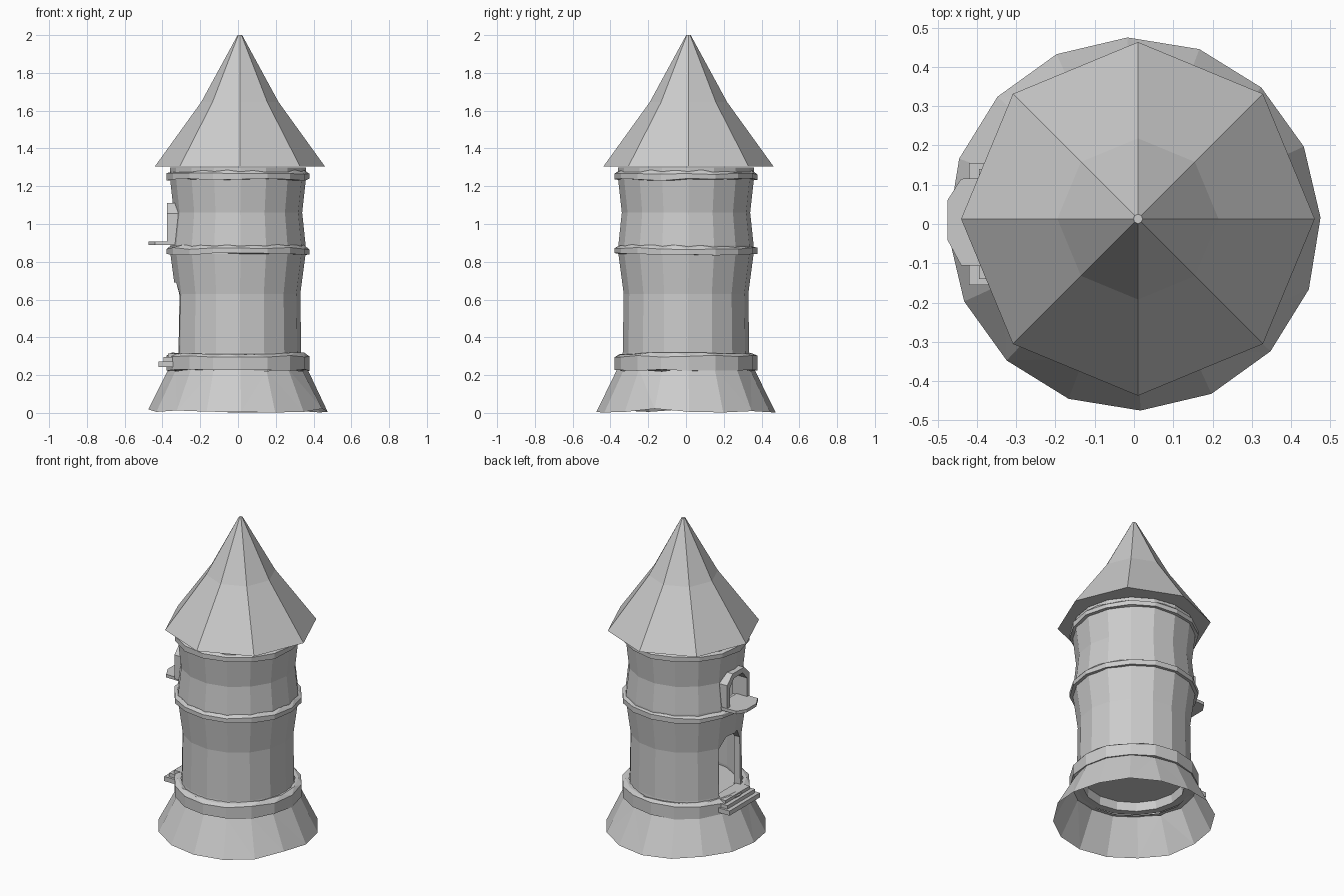
import bpy, bmesh, math, random
from mathutils import Vector

if "Cube" in bpy.data.objects:
    bpy.data.objects.remove(bpy.data.objects["Cube"])
random.seed(4)
SIDES = 16


def finish(bm, name):
    bmesh.ops.recalc_face_normals(bm, faces=bm.faces)
    me = bpy.data.meshes.new(name)
    bm.to_mesh(me)
    bm.free()
    ob = bpy.data.objects.new(name, me)
    bpy.context.collection.objects.link(ob)
    return ob


def lathe(name, profile, sides=SIDES, closed=False, phase=2.0, centre=(0, 0), cap=False, jitter=0.0):
    """profile: (radius, z, turn in half-steps)"""
    bm = bmesh.new()
    rings = []
    for r, z, turn in profile:
        ring = []
        for i in range(sides):
            a = math.radians(phase) + (i + turn / 2) * math.tau / sides
            dz = random.uniform(-jitter, jitter)
            ring.append(bm.verts.new((centre[0] + r * math.cos(a), centre[1] + r * math.sin(a), z + dz)))
        rings.append(ring)
    pairs = list(zip(rings, rings[1:])) + ([(rings[-1], rings[0])] if closed else [])
    for a, b in pairs:
        for i in range(sides):
            j = (i + 1) % sides
            bm.faces.new((a[i], a[j], b[j], b[i]))
    if cap:
        bm.faces.new(rings[0])
        bm.faces.new(rings[-1])
    bmesh.ops.triangulate(bm, faces=[f for f in bm.faces if len(f.verts) == 4])
    return finish(bm, name)


def prism(name, pts, axis, lo, hi):
    """Extrude a 2D outline along x (outline in y,z) or z (outline in x,y)."""
    bm = bmesh.new()
    put = (lambda p, t: (t, p[0], p[1])) if axis == 'x' else (lambda p, t: (p[0], p[1], t))
    a = [bm.verts.new(put(p, lo)) for p in pts]
    b = [bm.verts.new(put(p, hi)) for p in pts]
    bm.faces.new(a)
    bm.faces.new(b)
    for i in range(len(pts)):
        j = (i + 1) % len(pts)
        bm.faces.new((a[i], a[j], b[j], b[i]))
    return finish(bm, name)


def arch(w, z0, z1, rise):
    return [(-w, z0), (w, z0), (w, z1 - rise), (w * .5, z1), (-w * .5, z1), (-w, z1 - rise)]


def cut(target, cutter):
    m = target.modifiers.new("opening", 'BOOLEAN')
    m.operation = 'DIFFERENCE'
    m.solver = 'EXACT'
    m.object = cutter
    cutter.hide_render = True
    bpy.context.view_layer.objects.active = target
    bpy.ops.object.modifier_apply(modifier=m.name)
    bpy.data.objects.remove(cutter, do_unlink=True)


# Flared open skirt at the foot
lathe("base_skirt", [(.475, .012, 0), (.365, .23, 0)], jitter=.012)

# Hollow wall with waisted storeys
wall = lathe("tower_wall", [(.345, .23, 0), (.335, .32, 0), (.33, .63, 0), (.358, .84, 0), (.358, .89, 0),
                            (.34, 1.06, 0), (.36, 1.24, 0), (.36, 1.30, 0),
                            (.31, 1.30, 0), (.29, 1.06, 0), (.29, .32, 0), (.30, .23, 0)], closed=True)
cut(wall, prism("door_cutter", arch(.11, .305, .69, .07), 'x', -.5, -.15))
cut(wall, prism("window_cutter", arch(.09, .90, 1.08, .05), 'x', -.5, -.15))

# Trim bands with faceted top edges
for name, z0, z1 in (("lower_band", .225, .30), ("middle_band", .84, .87), ("upper_band", 1.235, 1.265)):
    lathe(name, [(.34, z0, 0), (.378, z0, 0), (.378, z1, 0), (.355, z1 + .015, 1), (.335, z1 + .01, 1)],
          jitter=.006)

# Ground floor inside
lathe("inner_floor", [(.30, .285, 0), (.30, .305, 0)], cap=True)

# Eight-sided roof with a slight kink
lathe("roof", [(.45, 1.305, 0), (.205, 1.645, 0), (.012, 2.0, 0)], sides=8, phase=0, centre=(.01, .013), cap=True)

# Entrance steps
for i, (x, top) in enumerate(((-.37, .315), (-.395, .295), (-.42, .272))):
    w = .125 + i * .015
    prism("step_%d" % (i + 1), [(x, -w), (x + .09, -w), (x + .09, w), (x, w)], 'z', top - .03, top)

# Balcony ledge under the window
prism("balcony_ledge", [(-.30, -.11), (-.44, -.105), (-.475, -.04), (-.475, .06), (-.44, .115), (-.30, .12)],
      'z', .888, .908)

# Window surround
bm = bmesh.new()
outer, inner = arch(.115, .90, 1.11, .055), arch(.088, .90, 1.078, .05)
path = [1, 2, 3, 4, 5, 0]
rows = []
for k in path:
    (yo, zo), (yi, zi) = outer[k], inner[k]
    rows.append([bm.verts.new(v) for v in ((-.375, yo, zo), (-.375, yi, zi), (-.29, yi, zi), (-.29, yo, zo))])
for a, b in zip(rows, rows[1:]):
    for i in range(4):
        j = (i + 1) % 4
        bm.faces.new((a[i], a[j], b[j], b[i]))
bm.faces.new(rows[0])
bm.faces.new(rows[-1])
finish(bm, "window_surround")
